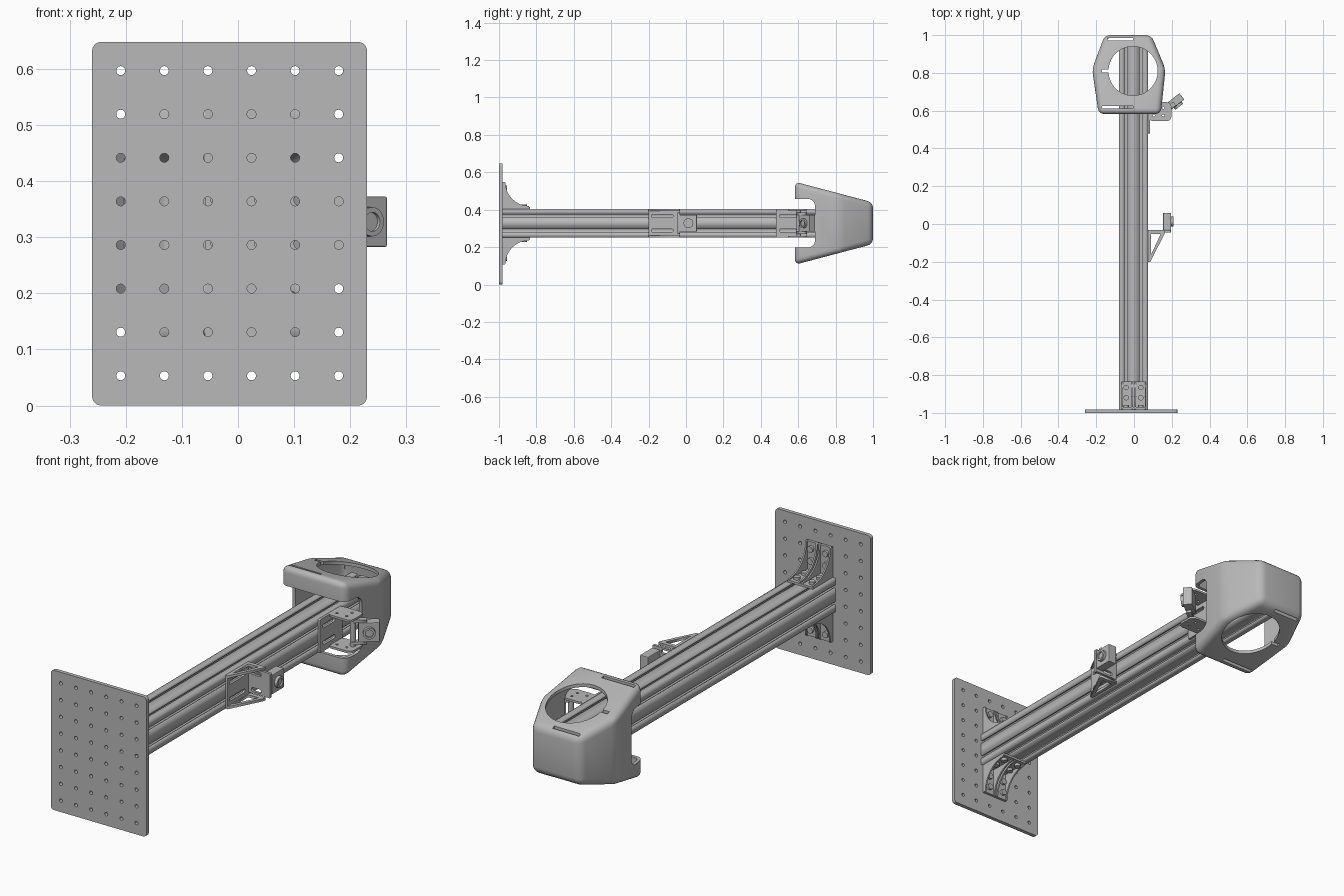
import bpy, bmesh, math
from mathutils import Matrix, Vector

if "Cube" in bpy.data.objects:
    bpy.data.objects.remove(bpy.data.objects["Cube"], do_unlink=True)

grey = bpy.data.materials.new("mid_grey")
grey.use_nodes = True
COL = (0.48, 0.48, 0.48, 1)
grey.diffuse_color = COL
grey.node_tree.nodes["Principled BSDF"].inputs["Base Color"].default_value = COL

CX, CZ = -0.0025, 0.3275      # beam axis


def link(name, bm, smooth=False):
    bmesh.ops.recalc_face_normals(bm, faces=bm.faces)
    me = bpy.data.meshes.new(name)
    bm.to_mesh(me)
    bm.free()
    ob = bpy.data.objects.new(name, me)
    bpy.context.collection.objects.link(ob)
    me.materials.append(grey)
    if smooth:
        shade(ob)
    return ob


def shade(ob):
    bpy.ops.object.select_all(action='DESELECT')
    bpy.context.view_layer.objects.active = ob
    ob.select_set(True)
    bpy.ops.object.shade_smooth_by_angle(angle=math.radians(35))


def circle(u, v, r, n=20):
    return [(u + r * math.cos(2 * math.pi * i / n), v + r * math.sin(2 * math.pi * i / n)) for i in range(n)]


def rrect(u0, u1, v0, v1, r, n=5):
    pts = []
    for k, (u, v) in enumerate([(u1 - r, v1 - r), (u0 + r, v1 - r), (u0 + r, v0 + r), (u1 - r, v0 + r)]):
        for i in range(n + 1):
            a = math.pi / 2 * (k + i / n)
            pts.append((u + r * math.cos(a), v + r * math.sin(a)))
    return pts


def prism(name, loops, axis, lo, hi, smooth=False):
    """Extrude an outline (with optional holes) along the named axis."""
    cu = bpy.data.curves.new(name, 'CURVE')
    cu.dimensions, cu.fill_mode, cu.extrude = '2D', 'BOTH', (hi - lo) / 2
    for loop in loops:
        sp = cu.splines.new('POLY')
        sp.points.add(len(loop) - 1)
        for p, (u, v) in zip(sp.points, loop):
            p.co = (u, v, 0, 1)
        sp.use_cyclic_u = True
    tmp = bpy.data.objects.new(name + "_outline", cu)
    bpy.context.collection.objects.link(tmp)
    dg = bpy.context.evaluated_depsgraph_get()
    me = bpy.data.meshes.new_from_object(tmp.evaluated_get(dg))
    bm = bmesh.new()
    bm.from_mesh(me)
    bpy.data.objects.remove(tmp, do_unlink=True)
    bpy.data.meshes.remove(me)
    bmesh.ops.remove_doubles(bm, verts=bm.verts, dist=1e-5)
    for vert in bm.verts:
        u, v, w = vert.co
        w += (lo + hi) / 2
        vert.co = {'x': (w, u, v), 'y': (u, w, v), 'z': (u, v, w)}[axis]
    return link(name, bm, smooth)


def box(name, x0, x1, y0, y1, z0, z1, bevel=0):
    bm = bmesh.new()
    bmesh.ops.create_cube(bm, size=1)
    for v in bm.verts:
        v.co = ((x0 + x1) / 2 + v.co.x * (x1 - x0), (y0 + y1) / 2 + v.co.y * (y1 - y0),
                (z0 + z1) / 2 + v.co.z * (z1 - z0))
    if bevel:
        bmesh.ops.bevel(bm, geom=bm.edges[:], offset=bevel, segments=2, affect='EDGES', profile=0.5)
    return link(name, bm)


# Mounting plate with a grid of holes
PITCH = 0.0777
holes = [circle(-0.209 + PITCH * i, 0.053 + PITCH * j, 0.008, 16) for i in range(6) for j in range(8)]
prism("mounting_plate", [rrect(-0.26, 0.23, 0, 0.648, 0.016)] + holes, 'y', -1, -0.982)

# Slotted beam: one side with two T slots, turned four times
H, S = 0.0775, PITCH / 2
side = [(-H, -H)]
for c in (-S, S):
    half = [(0.008, 0), (0.008, 0.009), (0.018, 0.009), (0.010, 0.022)]
    side += [(c - a, d - H) for a, d in half] + [(c + a, d - H) for a, d in reversed(half)]
profile = []
for k in range(4):
    co, si = round(math.cos(k * math.pi / 2)), round(math.sin(k * math.pi / 2))
    profile += [(CX + u * co - v * si, CZ + u * si + v * co) for u, v in side]
bores = [circle(CX + a, CZ + b, 0.007, 12) for a in (-S, S) for b in (-S, S)]
prism("slotted_beam", [profile] + bores + [rrect(CX - 0.014, CX + 0.014, CZ - 0.014, CZ + 0.014, 0.004)],
      'y', -0.982, 0.945)


# Corner gussets above and below the beam
def gusset(tag, s):
    z = lambda h: CZ + s * (H + h)
    span = lambda a, b: sorted((z(a), z(b)))
    arc = [(-0.84 - 0.125 * math.sin(a), z(0.14 - 0.125 * math.cos(a)))
           for a in [math.pi / 2 * i / 8 for i in range(9)]]
    rib = [(-0.982, z(0)), (-0.84, z(0))] + arc + [(-0.967, z(0.142)), (-0.982, z(0.142))]
    for i, x in enumerate((-0.066, -0.012, 0.003, 0.057)):
        prism(f"{tag}_gusset_rib_{i}", [rib], 'x', x, x + 0.007)
    box(f"{tag}_gusset_foot", -0.066, 0.064, -0.982, -0.835, *span(0, 0.01))
    box(f"{tag}_gusset_back", -0.066, 0.064, -0.982, -0.97, *span(0, 0.142))
    for x in (CX - S, CX + S):
        for j, t in enumerate((0.045, 0.1)):
            prism(f"{tag}_foot_screw", [circle(x, -0.965 + t, 0.014)], 'z', *span(0.01, 0.022), smooth=True)
            prism(f"{tag}_back_screw", [circle(x, z(t + 0.01), 0.014)], 'y', -0.97, -0.958, smooth=True)


gusset("upper", 1)
gusset("lower", -1)


# Sensor facing +x about its own origin, then turned and placed
def sensor(tag, place, angle):
    parts = [box(tag + "_body", -0.021, 0.021, -0.045, 0.045, -0.045, 0.045, 0.003),
             prism(tag + "_lens_ring", [circle(0, 0, 0.026, 28), circle(0, 0, 0.017, 28)], 'x', 0.021, 0.035, True),
             prism(tag + "_lens", [circle(0, 0, 0.017, 28)], 'x', 0.021, 0.028, True)]
    for p in parts:
        p.data.transform(Matrix.Translation(Vector(place)) @ Matrix.Rotation(angle, 4, 'Z'))


sensor("middle_sensor", (0.175, 0.013, CZ), 0)
sensor("end_sensor", (0.218, 0.648, CZ), math.radians(-52))

# Triangular bracket carrying the middle sensor
X0, Z0, Z1 = CX + H, CZ - H, CZ + H
slots = lambda a, b: [rrect(a, b, CZ + d - 0.009, CZ + d + 0.009, 0.008) for d in (-S, S)]
prism("middle_bracket_wall", [rrect(-0.2, -0.035, Z0, Z1, 0.004)] + slots(-0.185, -0.07), 'x', X0, X0 + 0.01)
prism("middle_bracket_arm", [rrect(X0, 0.196, Z0 + 0.02, Z1 - 0.02, 0.004)] + slots(0.1, 0.15), 'y', -0.045, -0.033)
tri = [(X0, -0.2), (X0 + 0.012, -0.2), (0.165, -0.045), (0.165, -0.033), (X0, -0.033)]
gap = [(X0 + 0.014, -0.165), (0.142, -0.052), (X0 + 0.014, -0.052)]
for tag, z in (("upper", Z1 - 0.012), ("lower", Z0)):
    prism(f"middle_bracket_{tag}_frame", [tri, gap], 'z', z, z + 0.012)

# Pivoting bracket carrying the end sensor
prism("end_bracket_wall", [rrect(0.48, 0.645, Z0, Z1, 0.004)] + slots(0.5, 0.59), 'x', X0, X0 + 0.01)
pins = [circle(x, y, 0.006, 12) for x, y in ((0.105, 0.575), (0.155, 0.575), (0.155, 0.615))]
for tag, z in (("upper", Z1 - 0.01), ("lower", Z0)):
    prism(f"end_bracket_{tag}_plate", [rrect(X0, 0.198, 0.545, 0.645, 0.025)] + pins, 'z', z, z + 0.01)
arm = [(0.155, 0.605), (0.172, 0.588), (0.222, 0.628), (0.207, 0.648)]
for tag, z in (("upper", CZ + 0.045), ("lower", CZ - 0.057)):
    prism(f"end_sensor_{tag}_arm", [arm], 'z', z, z + 0.012)
prism("end_sensor_post", [circle(0.168, 0.603, 0.012)], 'z', Z0, Z1, True)

# Tapered six-sided hood, rounded and hollow
plan = [(-0.155, 1.0), (-0.222, 0.82), (-0.187, 0.582), (0.142, 0.582), (0.167, 0.82), (0.092, 1.0)]
bm = bmesh.new()
rise = lambda y: 0.209 - (y - 0.63) * 0.264
top = [bm.verts.new((x, y, CZ + rise(y))) for x, y in plan]
low = [bm.verts.new((x, y, CZ - rise(y))) for x, y in plan]
bm.faces.new(top)
bm.faces.new(low)
for i in range(6):
    j = (i + 1) % 6
    bm.faces.new((top[i], top[j], low[j], low[i]))
bmesh.ops.recalc_face_normals(bm, faces=bm.faces)
bmesh.ops.bevel(bm, geom=bm.edges[:], offset=0.03, segments=4, affect='EDGES', profile=0.5)
hood = link("hood", bm)
shell = hood.modifiers.new("shell", 'SOLIDIFY')
shell.thickness, shell.offset, shell.use_even_offset = 0.015, -1, True

# Hood openings: round ports, key notches, rear window for the beam, edge slits
cutters = [prism("port_cutter", [circle(-0.005, 0.81, 0.13, 64)], 'z', 0, 0.7),
           box("notch_cutter", -0.17, -0.11, 0.802, 0.818, 0, 0.7),
           prism("window_cutter", [rrect(0.4, 0.69, 0.197, 0.458, 0.04)], 'x', -0.4, 0.4)]
for z0, z1 in ((0.39, 0.7), (0, 0.265)):
    cutters.append(box("rear_slit_cutter", -0.14, -0.005, 0.972, 0.984, z0, z1))
    cutters.append(box("front_slit_cutter", -0.17, -0.005, 0.612, 0.626, z0 + 0.08 * (z0 > 0), z1 - 0.08 * (z0 == 0)))
for c in cutters:
    c.hide_render = True
    m = hood.modifiers.new(c.name, 'BOOLEAN')
    m.operation, m.solver, m.object = 'DIFFERENCE', 'EXACT', c
solid = bpy.data.meshes.new_from_object(hood.evaluated_get(bpy.context.evaluated_depsgraph_get()))
hood.modifiers.clear()
hood.data = solid
for c in cutters:
    bpy.data.objects.remove(c, do_unlink=True)
shade(hood)
